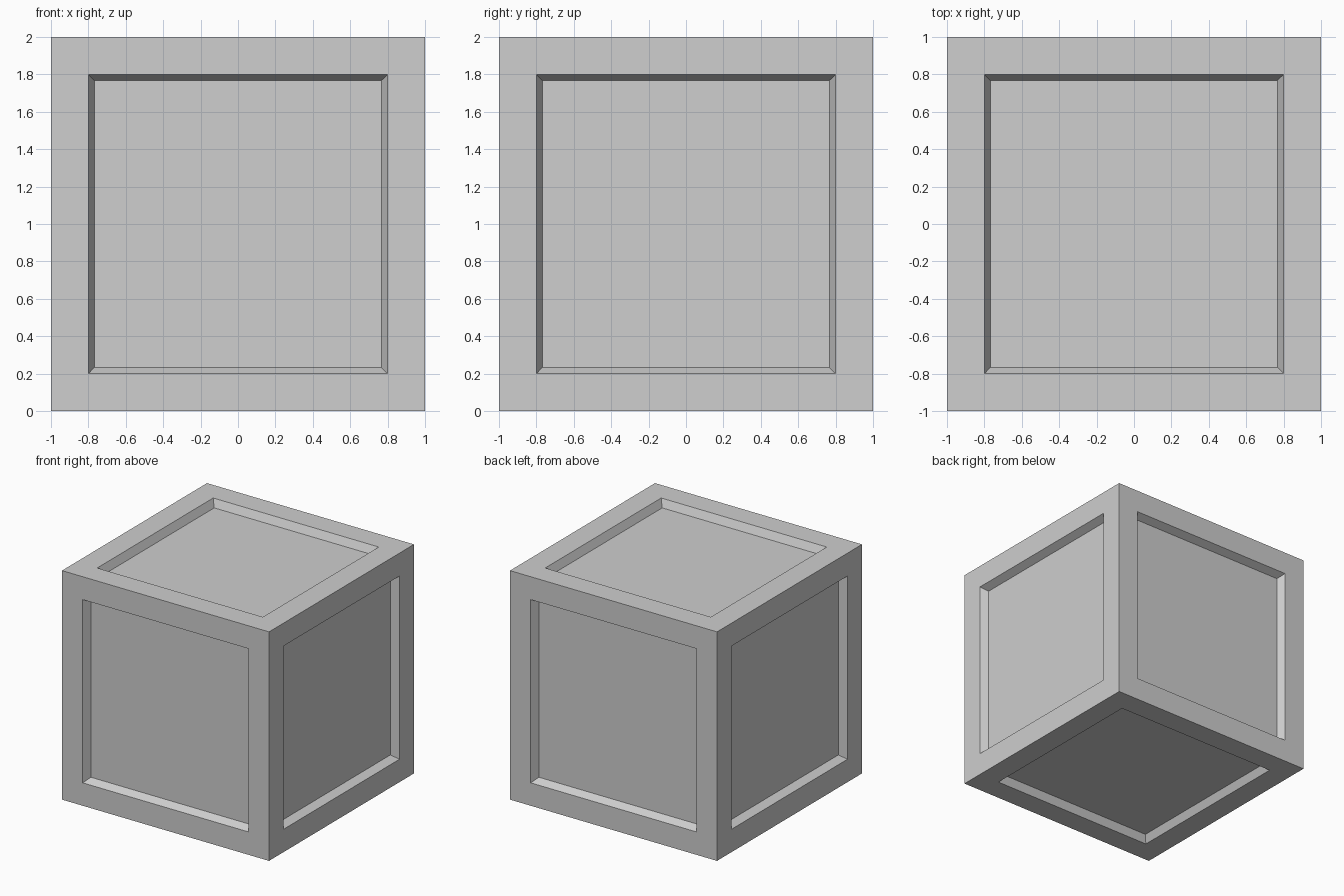
import bpy
import bmesh
from mathutils import Matrix

SIZE = 2.0      # edge length of the crate
BORDER = 0.2    # width of the flat frame on each side
SLOPE = 0.033   # sideways run of the sloping recess walls
DEPTH = 0.065   # how far the panels are sunk

default = bpy.data.objects.get("Cube")
if default:
    bpy.data.objects.remove(default, do_unlink=True)


def make_material(name, rgb):
    mat = bpy.data.materials.new(name)
    mat.use_nodes = True
    colour = (*rgb, 1.0)
    mat.diffuse_color = colour
    mat.node_tree.nodes["Principled BSDF"].inputs["Base Color"].default_value = colour
    return mat


# Cube body standing on the floor
bm = bmesh.new()
bmesh.ops.create_cube(bm, size=SIZE, matrix=Matrix.Translation((0, 0, SIZE / 2)))
panels = bm.faces[:]

# Flat frame around each side, then a sunken panel with sloping walls
bmesh.ops.inset_individual(bm, faces=panels, thickness=BORDER, use_even_offset=True)
bmesh.ops.inset_individual(bm, faces=panels, thickness=SLOPE, depth=-DEPTH,
                           use_even_offset=True)
bmesh.ops.recalc_face_normals(bm, faces=bm.faces[:])

mesh = bpy.data.meshes.new("panelled_crate")
bm.to_mesh(mesh)
bm.free()
mesh.materials.append(make_material("light grey", (0.62, 0.62, 0.62)))

crate = bpy.data.objects.new("panelled_crate", mesh)
bpy.context.collection.objects.link(crate)
